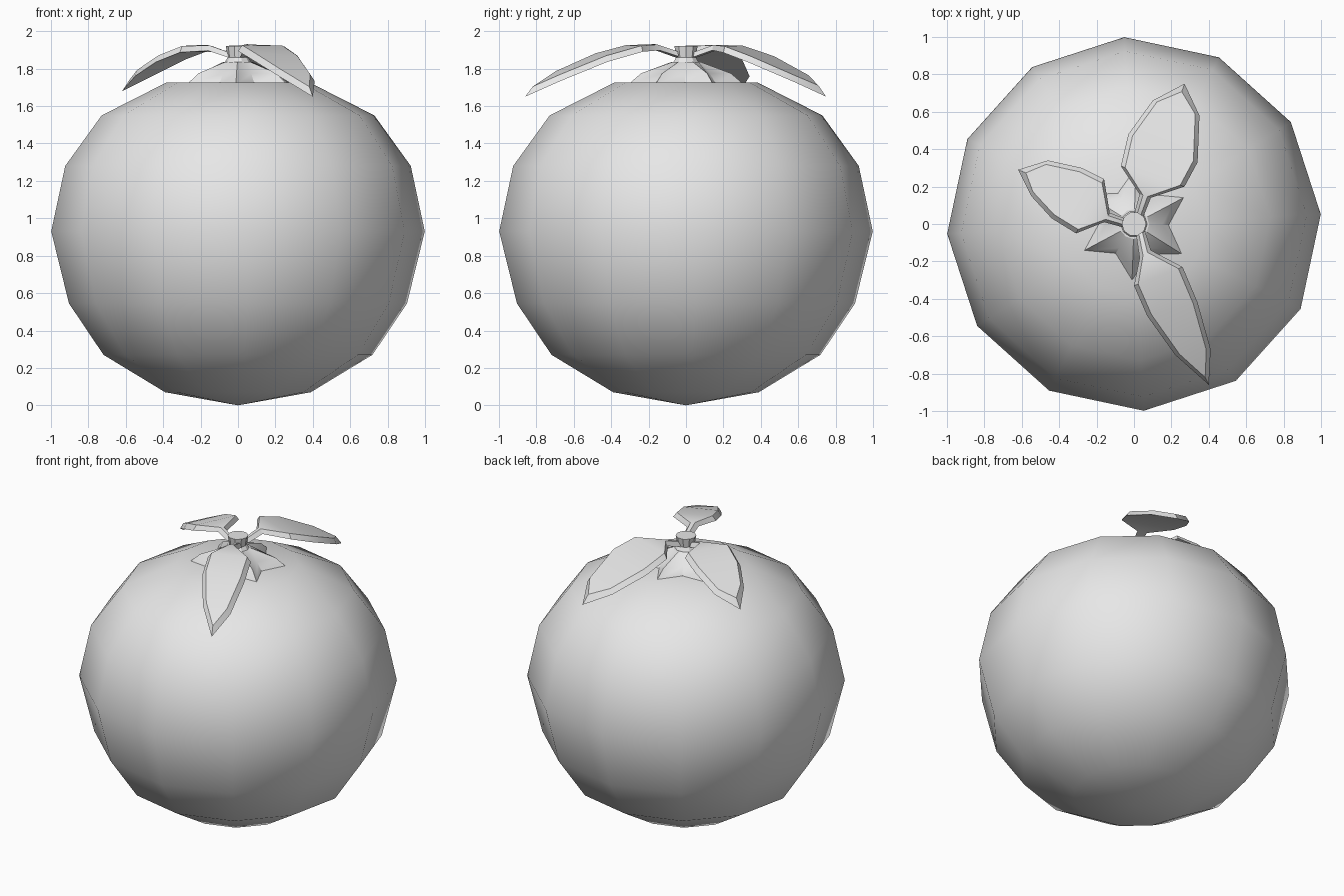
import bpy, bmesh, math
from mathutils import Vector

cube = bpy.data.objects.get("Cube")
if cube:
    bpy.data.objects.remove(cube, do_unlink=True)

# One plain grey for the whole model
grey = bpy.data.materials.new("plain grey")
grey.use_nodes = True
colour = (0.8, 0.8, 0.8, 1)
grey.diffuse_color = colour
grey.node_tree.nodes["Principled BSDF"].inputs["Base Color"].default_value = colour


def finish(name, bm, angle):
    """Turn a bmesh into a named, smooth shaded object."""
    bmesh.ops.recalc_face_normals(bm, faces=bm.faces[:])
    mesh = bpy.data.meshes.new(name)
    bm.to_mesh(mesh)
    bm.free()
    mesh.materials.append(grey)
    obj = bpy.data.objects.new(name, mesh)
    bpy.context.collection.objects.link(obj)
    bpy.ops.object.select_all(action="DESELECT")
    obj.select_set(True)
    bpy.context.view_layer.objects.active = obj
    bpy.ops.object.shade_smooth_by_angle(angle=math.radians(angle))
    return obj


def skin(bm, rings):
    """Bridge closed rings of equal vertex count."""
    for low, high in zip(rings, rings[1:]):
        n = len(low)
        for i in range(n):
            j = (i + 1) % n
            bm.faces.new((low[i], low[j], high[j], high[i]))


def star_ring(bm, sides, tip, notch, z, turn):
    """Ring whose radius alternates between tip and notch."""
    ring = []
    for i in range(sides):
        a = turn + math.tau * i / sides
        r = notch if i % 2 else tip
        ring.append(bm.verts.new((r * math.cos(a), r * math.sin(a), z)))
    return ring


def fan(bm, ring, z):
    """Close a ring with a central point."""
    pole = bm.verts.new((0, 0, z))
    for i, v in enumerate(ring):
        bm.faces.new((v, ring[(i + 1) % len(ring)], pole))


# Fruit: a slightly squashed twelve-sided ball
bm = bmesh.new()
profile = [(0.39, 0.07), (0.72, 0.27), (0.905, 0.545), (1.0, 0.93),
           (0.925, 1.28), (0.73, 1.55), (0.385, 1.725)]
rings = [star_ring(bm, 12, r, r, z, math.radians(3)) for r, z in profile]
skin(bm, rings)
fan(bm, rings[0], 0)
fan(bm, rings[-1], 1.72)
finish("fruit", bm, 180)

# Calyx: six-pointed star with sloping sides rising to the stem
bm = bmesh.new()
levels = [(0.31, 0.19, 1.715), (0.24, 0.15, 1.775), (0.08, 0.08, 1.835)]
rings = [star_ring(bm, 12, t, n, z, math.radians(28)) for t, n, z in levels]
skin(bm, rings)
fan(bm, rings[0], 1.715)
fan(bm, rings[-1], 1.835)
finish("calyx", bm, 30)

# Stem: short waisted stub
bm = bmesh.new()
rings = [star_ring(bm, 10, r, r, z, 0)
         for r, z in [(0.08, 1.82), (0.055, 1.86), (0.065, 1.92)]]
skin(bm, rings)
bm.faces.new(rings[0])
bm.faces.new(rings[-1])
finish("stem", bm, 30)


def leaf(name, pairs, tip, drop):
    """Arched leaf with stalk: wide underside, inset upper side."""
    bm = bmesh.new()
    tip = Vector(tip)
    reach = tip.length

    def point(p, lower):
        r = p.length
        t = max(0, (r - 0.2) / (reach - 0.2))
        z = 1.94 - drop * t ** 1.6 - max(0, 0.2 - r) * 0.35 - lower
        return bm.verts.new((p.x, p.y, z))

    sections = []
    for a, b in pairs:
        a, b = Vector(a), Vector(b)
        across = (b - a).normalized() * min(0.024, 0.3 * (b - a).length)
        sections.append((point(a, 0.03), point(b, 0.03),
                         point(b - across, 0), point(a + across, 0)))
    skin(bm, sections)
    bm.faces.new(sections[0])

    # Pointed end
    middle = (Vector(pairs[-1][0]) + Vector(pairs[-1][1])) / 2
    under = point(tip, 0.03)
    over = point(tip + (middle - tip).normalized() * 0.045, 0)
    a, b, c, d = sections[-1]
    bm.faces.new((a, b, under))
    bm.faces.new((d, c, over))
    bm.faces.new((b, c, over, under))
    bm.faces.new((d, a, under, over))
    finish(name, bm, 30)


leaf("front_leaf", [((0.01, -0.05), (0.06, -0.04)), ((0.03, -0.18), (0.09, -0.14)),
                    ((0, -0.33), (0.26, -0.23)), ((0.07, -0.49), (0.34, -0.42)),
                    ((0.22, -0.7), (0.41, -0.67))], (0.4, -0.86), 0.26)
leaf("back_leaf", [((0, 0.05), (0.05, 0.04)), ((0.03, 0.16), (0.09, 0.14)),
                   ((-0.07, 0.31), (0.27, 0.2)), ((-0.03, 0.48), (0.34, 0.33)),
                   ((0.1, 0.66), (0.35, 0.58))], (0.27, 0.75), 0.26)
leaf("right_leaf", [((-0.05, 0.03), (-0.05, -0.02)), ((-0.13, 0.06), (-0.16, 0.01)),
                    ((-0.16, 0.24), (-0.31, -0.05)), ((-0.28, 0.3), (-0.44, 0.03)),
                    ((-0.46, 0.34), (-0.55, 0.15))], (-0.62, 0.29), 0.23)
